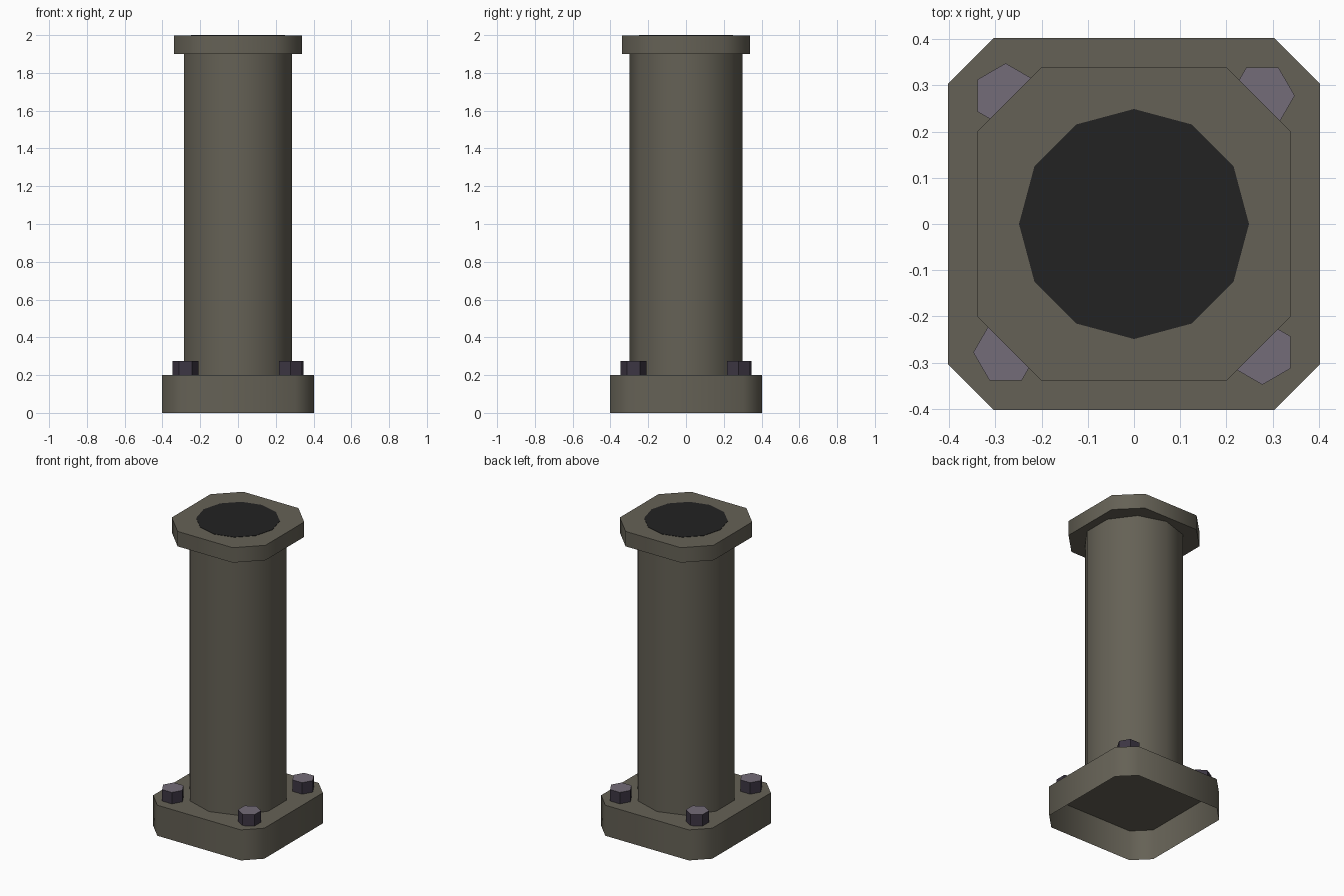
import bpy, bmesh, math

if "Cube" in bpy.data.objects:
    bpy.data.objects.remove(bpy.data.objects["Cube"])


def material(name, rgb):
    m = bpy.data.materials.new(name)
    m.diffuse_color = (*rgb, 1)
    m.use_nodes = True
    m.node_tree.nodes["Principled BSDF"].inputs["Base Color"].default_value = m.diffuse_color
    return m


OLIVE = material("olive_grey_metal", (0.130, 0.120, 0.092))
BLACK = material("black_opening", (0.016, 0.016, 0.016))
BOLT_TOP = material("mauve_bolt_top", (0.175, 0.150, 0.188))
BOLT_SIDE = material("dark_mauve_bolt_side", (0.046, 0.037, 0.056))


def ngon(n, r, start=0.0, centre=(0, 0)):
    return [(centre[0] + r * math.cos(start + math.tau * i / n),
             centre[1] + r * math.sin(start + math.tau * i / n)) for i in range(n)]


def chamfered_square(h, c):
    pts = [(h, h - c), (h - c, h)]
    out = []
    for _ in range(4):
        out += pts
        pts = [(-y, x) for x, y in pts]
    return out


def prism(name, outline, z0, z1, mats, top=True, bottom=True, smooth=False):
    """Extrude an outline; first material on sides, last on the top."""
    bm = bmesh.new()
    lo = [bm.verts.new((x, y, z0)) for x, y in outline]
    hi = [bm.verts.new((x, y, z1)) for x, y in outline]
    n = len(outline)
    for i in range(n):
        j = (i + 1) % n
        bm.faces.new((lo[i], lo[j], hi[j], hi[i])).smooth = smooth
    if top:
        bm.faces.new(hi).material_index = len(mats) - 1
    if bottom:
        bm.faces.new(lo[::-1])
    # keep the rims crisp while the walls shade smoothly
    for e in bm.edges:
        if abs(e.verts[0].co.z - e.verts[1].co.z) < 1e-6:
            e.smooth = False
    me = bpy.data.meshes.new(name)
    bm.to_mesh(me)
    bm.free()
    for m in mats:
        me.materials.append(m)
    ob = bpy.data.objects.new(name, me)
    bpy.context.collection.objects.link(ob)
    return ob


# Base plate, hollow underneath
prism("base_plate", chamfered_square(0.403, 0.10), 0, 0.2, [OLIVE], bottom=False, smooth=True)

# Ten-sided pipe column
prism("pipe_column", ngon(10, 0.30, math.pi / 2), 0.2, 1.9, [OLIVE],
      top=False, bottom=False, smooth=True)

# Top flange and its dark opening
prism("top_flange", chamfered_square(0.34, 0.14), 1.9, 1.998, [OLIVE], smooth=True)
prism("pipe_opening", ngon(12, 0.249), 1.997, 2.0, [BLACK], bottom=False)

# Four hex bolts, each turned a quarter from the last
for k in range(4):
    a = math.pi / 4 + k * math.pi / 2
    r = 0.278 * math.sqrt(2)
    prism(f"bolt_{k + 1}",
          ngon(6, 0.07, k * math.pi / 2, (r * math.cos(a), r * math.sin(a))),
          0.2, 0.275, [BOLT_SIDE, BOLT_TOP], bottom=False)
